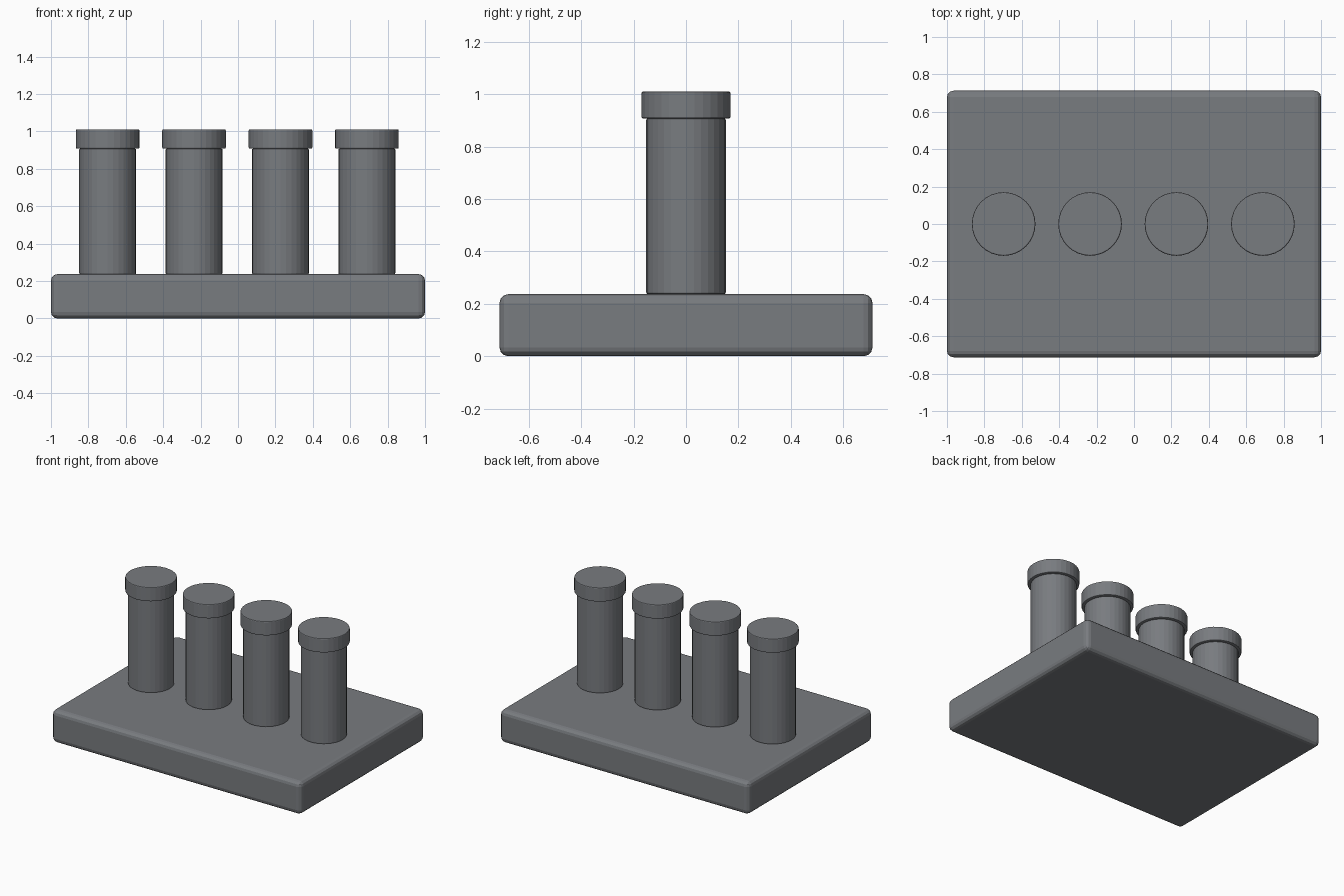
import bpy
import math

cube = bpy.data.objects.get("Cube")
if cube:
    bpy.data.objects.remove(cube, do_unlink=True)

grey = bpy.data.materials.new("slate_grey")
grey.use_nodes = True
colour = (0.19, 0.20, 0.215, 1.0)
grey.diffuse_color = colour
grey.node_tree.nodes["Principled BSDF"].inputs["Base Color"].default_value = colour


def finish(name, width, segments):
    """Name, colour and round the edges of the active object."""
    obj = bpy.context.object
    obj.name = name
    obj.data.materials.append(grey)
    bevel = obj.modifiers.new("rounded_edges", 'BEVEL')
    bevel.width = width
    bevel.segments = segments
    bevel.limit_method = 'ANGLE'
    bevel.angle_limit = math.radians(40)
    return obj


def cylinder(name, x, radius, bottom, top):
    bpy.ops.mesh.primitive_cylinder_add(
        vertices=32, radius=radius, depth=top - bottom,
        location=(x, 0, (bottom + top) / 2))
    return finish(name, 0.006, 2)


# Base slab
HEIGHT = 0.237
bpy.ops.mesh.primitive_cube_add(size=1, location=(0, 0, HEIGHT / 2))
bpy.context.object.scale = (2.0, 1.425, HEIGHT)
bpy.ops.object.transform_apply(location=False, rotation=False, scale=True)
finish("base_slab", 0.034, 3)

# Row of four capped posts
for i in range(4):
    x = -0.697 + 0.462 * i
    cylinder(f"post_{i + 1}", x, 0.152, HEIGHT, 0.908)
    cylinder(f"post_cap_{i + 1}", x, 0.17, 0.908, 1.011)
